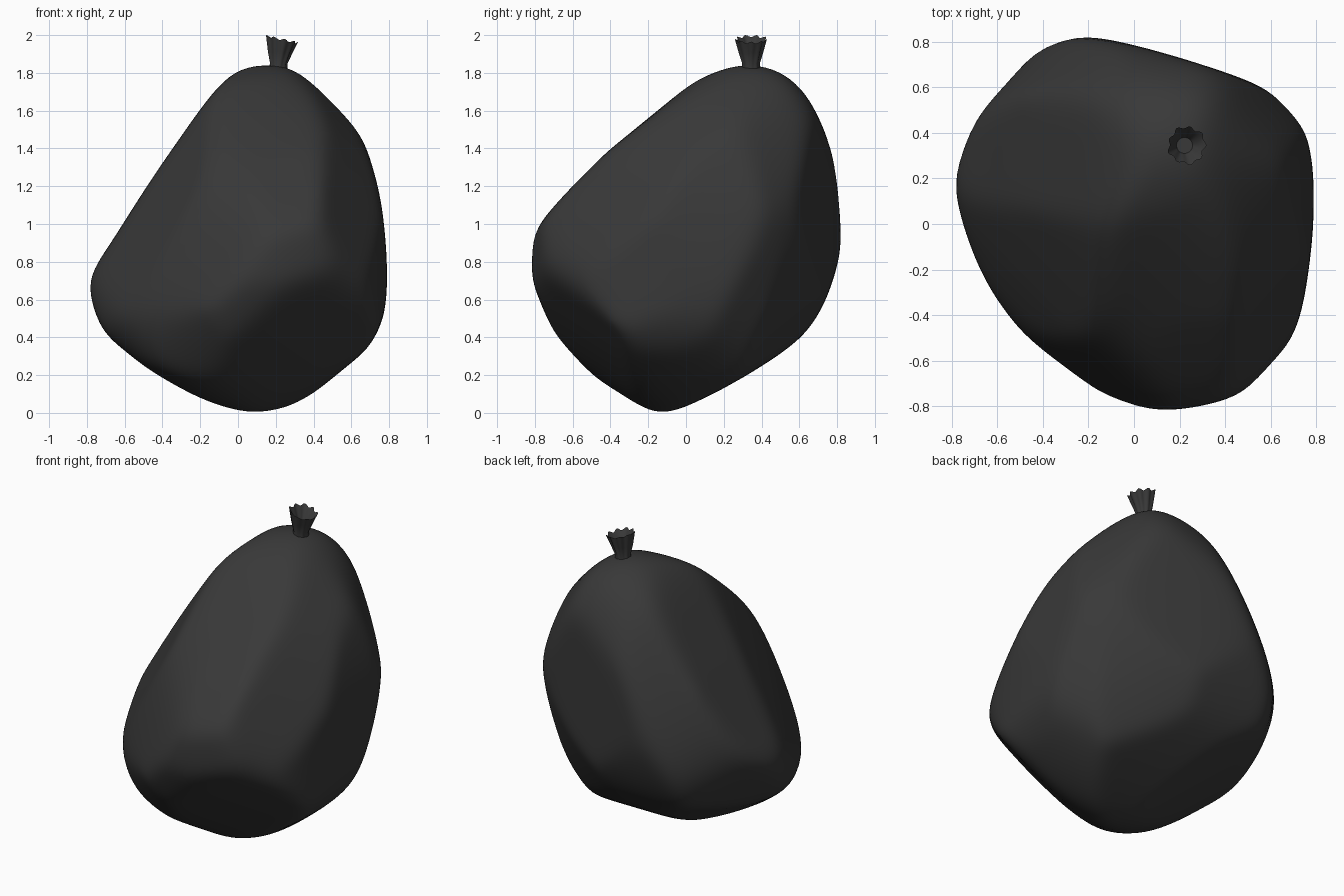
import bpy
import bmesh
from math import sin, cos, tau, radians
from mathutils import Vector

default_cube = bpy.data.objects.get("Cube")
if default_cube:
    bpy.data.objects.remove(default_cube)

# Single dark plastic colour
plastic = bpy.data.materials.new("dark_grey_plastic")
plastic.use_nodes = True
grey = (0.04, 0.04, 0.04, 1)
plastic.diffuse_color = grey
plastic.node_tree.nodes["Principled BSDF"].inputs["Base Color"].default_value = grey


def make_object(name, bm):
    """Turn a bmesh into a selected object with the plastic material."""
    mesh = bpy.data.meshes.new(name)
    bm.to_mesh(mesh)
    bm.free()
    mesh.materials.append(plastic)
    obj = bpy.data.objects.new(name, mesh)
    bpy.context.collection.objects.link(obj)
    bpy.ops.object.select_all(action="DESELECT")
    obj.select_set(True)
    bpy.context.view_layer.objects.active = obj


def rounded(points, steps=5):
    """Closed smooth curve through a few points."""
    curve = []
    count = len(points)
    for i in range(count):
        before, start, end, after = (Vector(points[(i + k) % count]) for k in (-1, 0, 1, 2))
        leave, arrive = (end - before) * 0.42, (after - start) * 0.42
        for s in range(steps):
            t = s / steps
            blend = t * t * (3 - 2 * t)
            curve.append(start.lerp(end, blend) + leave * t * (1 - t) ** 2
                         - arrive * t * t * (1 - t))
    return curve


def cross(a, b):
    return a[0] * b[1] - a[1] * b[0]


def carve(bm, core, azimuth, elevation, points):
    """Pull vertices in towards the core until they fit inside an outline
    (in hundredths) swept along the given direction."""
    a, e = radians(azimuth), radians(elevation)
    right = Vector((-sin(a), cos(a), 0))
    up = Vector((-sin(e) * cos(a), -sin(e) * sin(a), cos(e)))
    middle = Vector((0, 0, 1))
    origin = Vector(((core - middle).dot(right), (core - middle).dot(up)))
    curve = [p / 100 - origin for p in rounded(points)]
    edges = [(p, q - p) for p, q in zip(curve, curve[1:] + curve[:1])]
    for v in bm.verts:
        ray = v.co - core
        flat = (ray.dot(right), ray.dot(up))
        for start, edge in edges:
            k = cross(flat, edge)
            if abs(k) < 1e-9:
                continue
            along, scale = cross(start, flat) / k, cross(start, edge) / k
            if 0 <= along <= 1 and scale > 0:
                v.co = core + ray * min(1, scale)
                break


# Sack body: a ball carved to its outline from each side, then softened
core = Vector((0.1, 0.05, 0.85))
bm = bmesh.new()
bmesh.ops.create_icosphere(bm, subdivisions=6, radius=1.6)
bmesh.ops.translate(bm, verts=bm.verts, vec=core)

# Front, side and plan outlines
carve(bm, core, -90, 0, [
    (13, -101), (-35, -87), (-68, -61), (-80, -33), (-66, -8), (-36, 38),
    (-2, 81), (32, 82), (60, 59), (76, 10), (77, -50), (48, -89)])
carve(bm, core, 0, 0, [
    (-13, -101), (-55, -80), (-77, -42), (-83, -8), (-39, 41), (0, 73),
    (33, 85), (60, 74), (79, 34), (82, -14), (60, -61)])
carve(bm, core, -90, 90, [
    (-25, 83), (50, 63), (75, 43), (79, 4), (72, -44), (53, -72),
    (15, -82), (-22, -75), (-59, -39), (-80, 22), (-59, 62)])

# Corner outlines, which set the slanted flats
carve(bm, core, -45, 30, [
    (14, 82), (-19, 52), (-69, -36), (-42, -85), (10, -97),
    (59, -74), (77, -36), (84, 4), (74, 57), (50, 82)])
carve(bm, core, 135, 30, [
    (-28, 73), (-64, 57), (-84, 10), (-70, -41), (-41, -79),
    (8, -85), (52, -75), (69, -42), (53, 16), (32, 45)])
carve(bm, core, 48, -25, [
    (5, 96), (46, 77), (74, 22), (83, -25), (58, -69),
    (12, -93), (-25, -92), (-72, -48), (-86, -20), (-49, 53)])

for step in range(12):
    bmesh.ops.smooth_vert(bm, verts=bm.verts, factor=0.5,
                          use_axis_x=True, use_axis_y=True, use_axis_z=True)
for f in bm.faces:
    f.smooth = True
make_object("sack_body", bm)

# Gathered neck: a pleated funnel, outside and inside, leaning to one side
pleats, segments = 9, 54
base, rim_height = 1.81, 1.977
neck_rings = [(base, 0.05, 0), (1.85, 0.045, 0.05), (1.91, 0.062, 0.08),
              (rim_height, 0.08, 0.08), (1.965, 0.07, 0.08), (1.9, 0.035, 0)]
bm = bmesh.new()
loops = []
for height, radius, flute in neck_rings:
    lift = (height - base) / (rim_height - base)
    loop = []
    for i in range(segments):
        a = tau * i / segments
        r = radius * (1 + flute * cos(pleats * a) + flute * 0.4 * sin(4 * a))
        ragged = lift ** 4 * (0.006 * cos(pleats * a) - 0.018 * cos(a))
        loop.append(bm.verts.new((0.21 + 0.022 * lift + r * cos(a),
                                  0.345 + r * sin(a), height + ragged)))
    loops.append(loop)
for lower, upper in zip(loops, loops[1:]):
    for i in range(segments):
        j = (i + 1) % segments
        bm.faces.new((lower[i], lower[j], upper[j], upper[i]))
bm.faces.new(loops[-1])
make_object("gathered_neck", bm)
bpy.ops.object.shade_smooth_by_angle(angle=radians(40))
